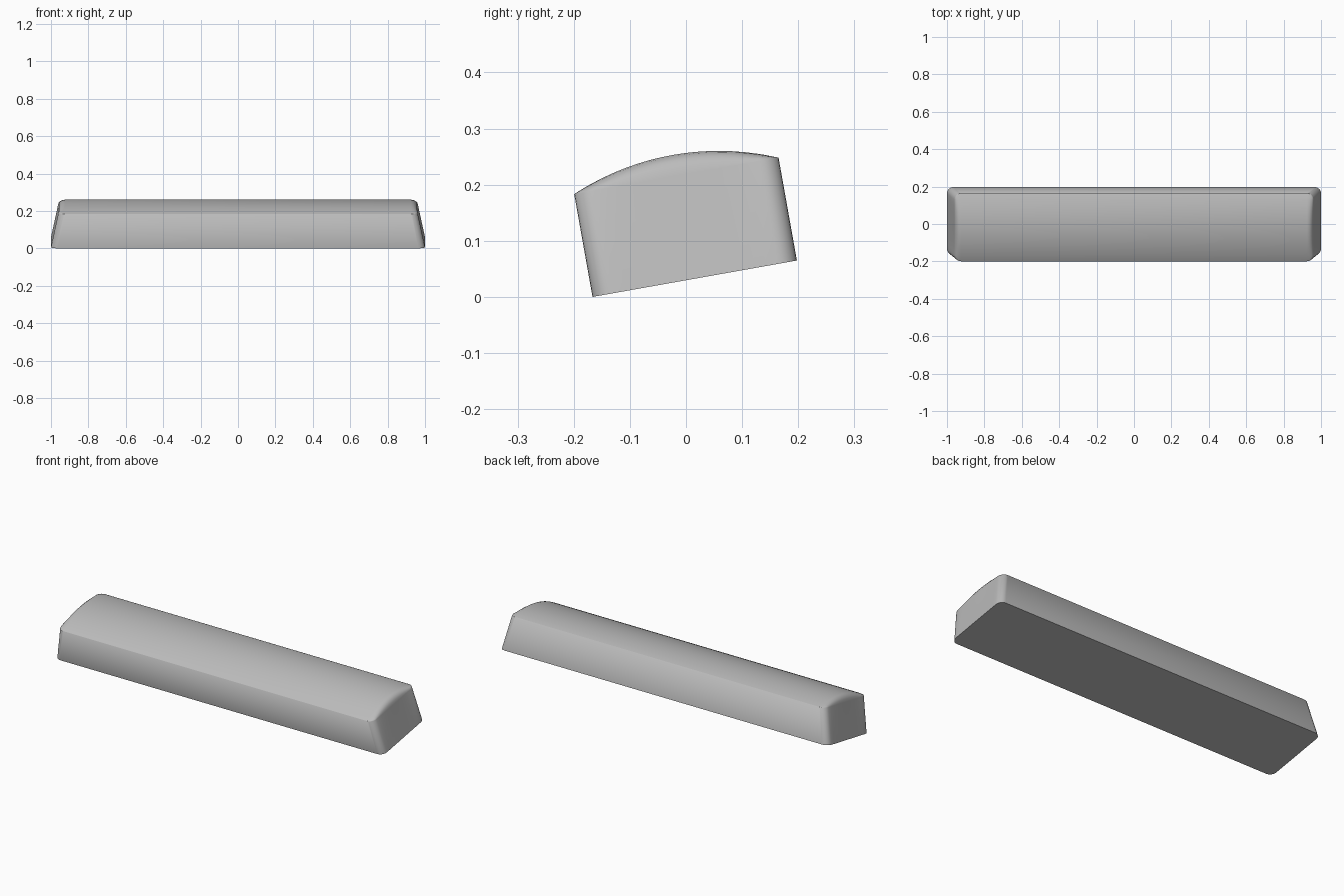
import bpy, bmesh, math
from mathutils import Matrix

cube = bpy.data.objects.get("Cube")
if cube:
    bpy.data.objects.remove(cube)

HALF_D, HEIGHT, SAG = 0.185, 0.186, 0.038   # half depth, wall height, dome rise
TOP_X, FLARE, R = 0.96, 0.04, 0.035         # half width at the rim, side taper, corner radius
TILT = math.radians(10.1)
CORNER, SPAN, ROUND = 6, 14, 4              # segments: corner, straight end, dome end

# Grey plastic
mat = bpy.data.materials.new("grey_plastic")
mat.use_nodes = True
grey = (0.5, 0.5, 0.5, 1)
mat.diffuse_color = grey
mat.node_tree.nodes["Principled BSDF"].inputs["Base Color"].default_value = grey

# Outline of the right end, front to back, as (y, x) with rounded corners
crest = TOP_X - R
corner = [(HALF_D - R + R * math.cos(a), crest + R * math.sin(a))
          for a in (i / CORNER * math.pi / 2 for i in range(CORNER + 1))]
inner = HALF_D - R
outline = [(-y, x) for y, x in corner]
outline += [(-inner + 2 * inner * i / SPAN, TOP_X) for i in range(1, SPAN)]
outline += corner[::-1]

arc_r = (HALF_D ** 2 + SAG ** 2) / (2 * SAG)


def dome(y):
    return max(0, math.sqrt(arc_r ** 2 - y * y) - arc_r + SAG)


def section(y, rim_x):
    """Half section at depth y: foot, rim, then the rounded end of the dome."""
    pts = [(rim_x + FLARE, y, 0)]
    for i in range(ROUND + 1):
        a = i / ROUND * math.pi / 2
        pts.append((crest + (rim_x - crest) * math.cos(a), y,
                    HEIGHT + dome(y) * math.sin(a)))
    return pts


# Skin the full sections from front to back, then close both ends and the base
bm = bmesh.new()
rows = []
for y, x in outline:
    half = section(y, x)
    full = half + [(-px, py, pz) for px, py, pz in reversed(half)]
    rows.append([bm.verts.new(p) for p in full])
for a, b in zip(rows, rows[1:]):
    for i in range(len(a) - 1):
        bm.faces.new((a[i], a[i + 1], b[i + 1], b[i]))
for row in (rows[0], rows[-1]):
    bm.faces.new((row[0], row[1], row[-2], row[-1]))
bm.faces.new([r[0] for r in rows] + [r[-1] for r in reversed(rows)])

# The dome ends shrink to a point at the front and back edges
bmesh.ops.remove_doubles(bm, verts=bm.verts, dist=0.0001)
# Drop the collapsed slivers along the front and back rim
flat = [f for f in bm.faces if f.calc_area() < 1e-9]
bmesh.ops.delete(bm, geom=flat, context='FACES_ONLY')
bmesh.ops.recalc_face_normals(bm, faces=bm.faces)

# Lean the key back
bm.transform(Matrix.Translation((0, 0.0155, 0.0325)) @ Matrix.Rotation(TILT, 4, 'X'))
mesh = bpy.data.meshes.new("long_key_cap")
bm.to_mesh(mesh)
bm.free()
mesh.materials.append(mat)
key = bpy.data.objects.new("long_key_cap", mesh)
bpy.context.collection.objects.link(key)

bpy.ops.object.select_all(action='DESELECT')
key.select_set(True)
bpy.context.view_layer.objects.active = key
bpy.ops.object.shade_smooth_by_angle(angle=math.radians(35))
